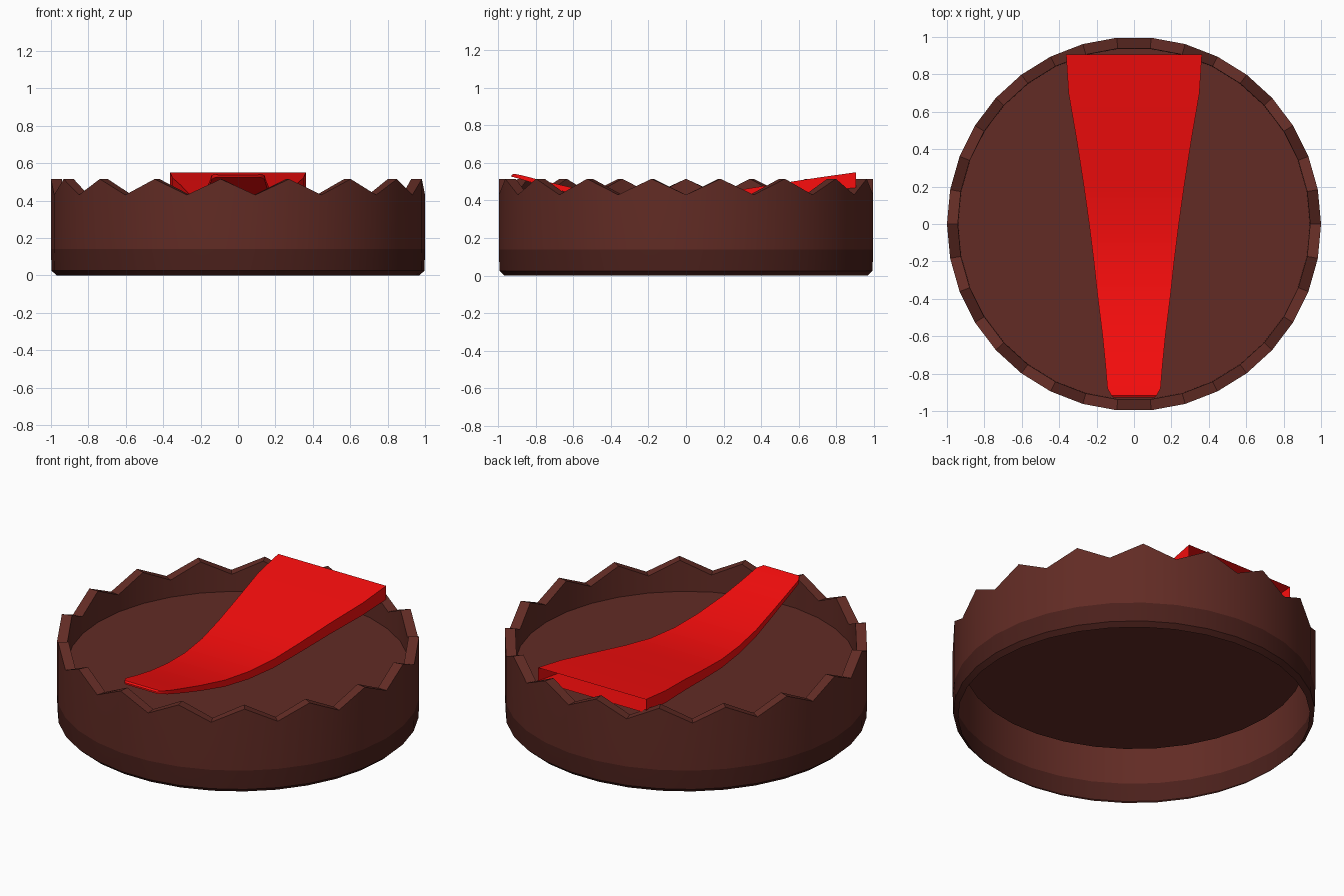
import bpy, bmesh, math

if "Cube" in bpy.data.objects:
    bpy.data.objects.remove(bpy.data.objects["Cube"])

SIDES = 34  # 17 teeth around the rim


def material(name, color):
    m = bpy.data.materials.new(name)
    m.diffuse_color = color
    m.use_nodes = True
    m.node_tree.nodes["Principled BSDF"].inputs["Base Color"].default_value = m.diffuse_color
    return m


def finish(bm, name, mats, angle):
    me = bpy.data.meshes.new(name)
    bm.to_mesh(me)
    bm.free()
    ob = bpy.data.objects.new(name, me)
    bpy.context.collection.objects.link(ob)
    for m in mats:
        me.materials.append(m)
    bpy.ops.object.select_all(action='DESELECT')
    ob.select_set(True)
    bpy.context.view_layer.objects.active = ob
    bpy.ops.object.shade_smooth_by_angle(angle=math.radians(angle))
    return ob


brown = material("brown", (0.122, 0.0245, 0.018, 1))
base_brown = material("base_brown", (0.07, 0.0145, 0.011, 1))
red = material("red", (0.95, 0.004, 0.004, 1))

# Jagged dish: open underneath, raised floor, alternating rim heights
# each ring: radius, height at valley, height at peak
rings = [(0.97, 0.0, 0.0), (0.997, 0.025, 0.025), (1.0, 0.14, 0.14),
         (1.0, 0.43, 0.515), (0.942, 0.43, 0.515), (0.94, 0.327, 0.327)]
bm = bmesh.new()
loops = []
for r, valley, peak in rings:
    loop = []
    for i in range(SIDES):
        a = 2 * math.pi * i / SIDES
        loop.append(bm.verts.new((r * math.cos(a), r * math.sin(a), peak if i % 2 else valley)))
    loops.append(loop)
for k, (low, high) in enumerate(zip(loops, loops[1:])):
    for i in range(SIDES):
        j = (i + 1) % SIDES
        face = bm.faces.new((low[i], low[j], high[j], high[i]))
        face.material_index = 1 if k < 2 else 0  # darker base band
bm.faces.new(loops[-1])
finish(bm, "jagged_dish", [brown, base_brown], 25)

# Sagging tongue: stations of y, half width, top height, thickness; back end open
stations = [(-0.928, 0.108, 0.535, 0.01), (-0.918, 0.12, 0.542, 0.018),
            (-0.88, 0.142, 0.535, 0.022),
            (-0.75, 0.153, 0.502, 0.028), (-0.6, 0.168, 0.467, 0.033),
            (-0.4, 0.193, 0.43, 0.04), (-0.2, 0.215, 0.412, 0.046),
            (0.0, 0.24, 0.416, 0.052), (0.2, 0.268, 0.442, 0.058),
            (0.45, 0.307, 0.483, 0.066), (0.7, 0.35, 0.521, 0.074),
            (0.905, 0.363, 0.55, 0.082)]
bm = bmesh.new()
sections = []
for y, w, z, t in stations:
    corners = [(-w, z), (w, z), (w, z - t), (-w, z - t)]
    sections.append([bm.verts.new((x, y, h)) for x, h in corners])
for a, b in zip(sections, sections[1:]):
    for i in range(4):
        j = (i + 1) % 4
        bm.faces.new((a[i], a[j], b[j], b[i]))
bm.faces.new(sections[0][::-1])
finish(bm, "tongue", [red], 40)
